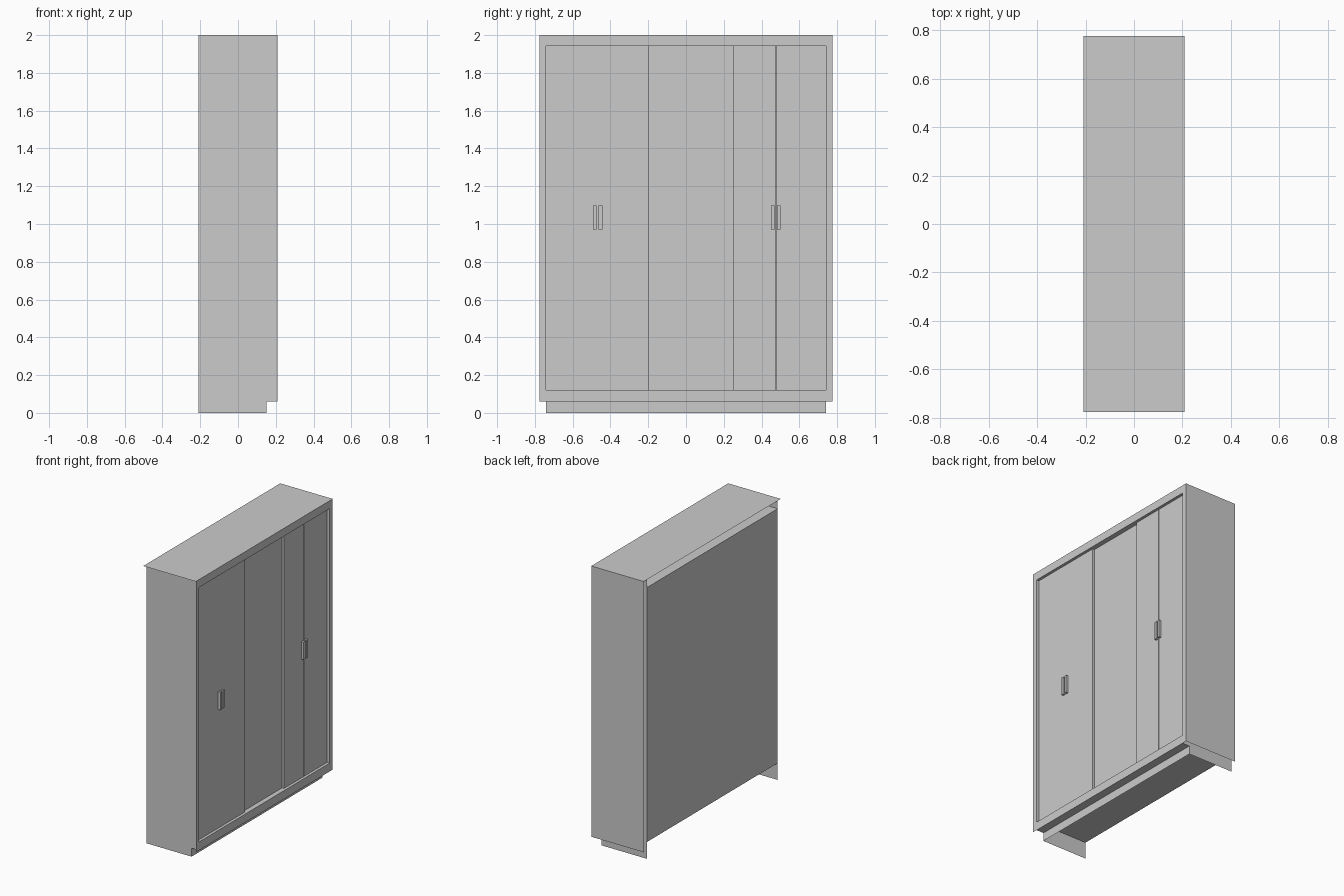
import bpy, bmesh

if "Cube" in bpy.data.objects:
    bpy.data.objects.remove(bpy.data.objects["Cube"])

XF, XB = 0.208, -0.208      # front face of frame, back
YO, YI = 0.775, 0.74        # outer and inner half widths
ZP, ZB, ZT, ZH = 0.06, 0.12, 1.943, 2.0


def boxes(name, *ranges):
    """Object of axis-aligned boxes; a range with zero size becomes a single sheet."""
    bm = bmesh.new()
    for (x0, x1), (y0, y1), (z0, z1) in ranges:
        if x0 == x1:
            pts = [(x0, y0, z0), (x0, y1, z0), (x0, y1, z1), (x0, y0, z1)]
        elif y0 == y1:
            pts = [(x0, y0, z0), (x1, y0, z0), (x1, y0, z1), (x0, y0, z1)]
        elif z0 == z1:
            pts = [(x0, y0, z0), (x1, y0, z0), (x1, y1, z0), (x0, y1, z0)]
        else:
            vs = bmesh.ops.create_cube(bm, size=1)["verts"]
            for v in vs:
                v.co = ((x0 + x1) / 2 + v.co.x * (x1 - x0),
                        (y0 + y1) / 2 + v.co.y * (y1 - y0),
                        (z0 + z1) / 2 + v.co.z * (z1 - z0))
            continue
        f = bm.faces.new([bm.verts.new(p) for p in pts])
        # turn sheets outward from the cabinet centre
        f.normal_update()
        c = f.calc_center_median()
        c.z -= 1
        if f.normal.dot(c) < 0:
            f.normal_flip()
    me = bpy.data.meshes.new(name)
    bm.to_mesh(me)
    bm.free()
    ob = bpy.data.objects.new(name, me)
    bpy.context.collection.objects.link(ob)
    return ob


# Carcass sheets
boxes("top_panel", ((XB, XF), (-YO, YO), (ZH, ZH)))
boxes("inner_top", ((XB, XF), (-YI, YI), (ZT, ZT)))
boxes("inner_floor", ((XB, XF), (-YI, YI), (ZB, ZB)))
boxes("back_panel", ((XB, XB), (-YI, YI), (ZB, ZT)))
boxes("outer_side", ((XB, XF), (YO, YO), (ZP, ZH)))

# Inner sides run to the ground behind the recessed plinth
for name, y in (("left_side", -YI), ("right_side", YI)):
    boxes(name, ((XB, 0.15), (y, y), (0, ZH)), ((0.15, XF), (y, y), (ZP, ZH)))

# Plinth front and the overhang above it
boxes("plinth_front", ((0.15, 0.15), (-YI, YI), (0, ZP)))
boxes("overhang_underside", ((0.15, XF), (-YI, YI), (ZP, ZP)))

# Front frame around the door opening
boxes("front_frame",
      ((XF, XF), (-YO, -YI), (ZP, ZH)), ((XF, XF), (YI, YO), (ZP, ZH)),
      ((XF, XF), (-YI, YI), (ZP, ZB)), ((XF, XF), (-YI, YI), (ZT, ZH)))

# Doors: outer pairs stand proud of the middle panel
zr = (ZB, ZT)
g = 0.002
boxes("left_doors", ((0.17, 0.188), (-YI, -0.468), zr), ((0.17, 0.188), (-0.468, -0.195), zr))
boxes("right_doors", ((0.17, 0.188), (0.25, 0.475 - g), zr), ((0.17, 0.188), (0.475 + g, YI), zr))
boxes("middle_panel", ((0.155, 0.173), (-0.195, 0.25), zr))

# Paired handles either side of each door joint
for name, y in (("left_handles", -0.468), ("right_handles", 0.475)):
    boxes(name, *[((0.188, 0.205), (y + a, y + b), (0.97, 1.097))
                  for a, b in ((-0.025, -0.006), (0.006, 0.025))])
